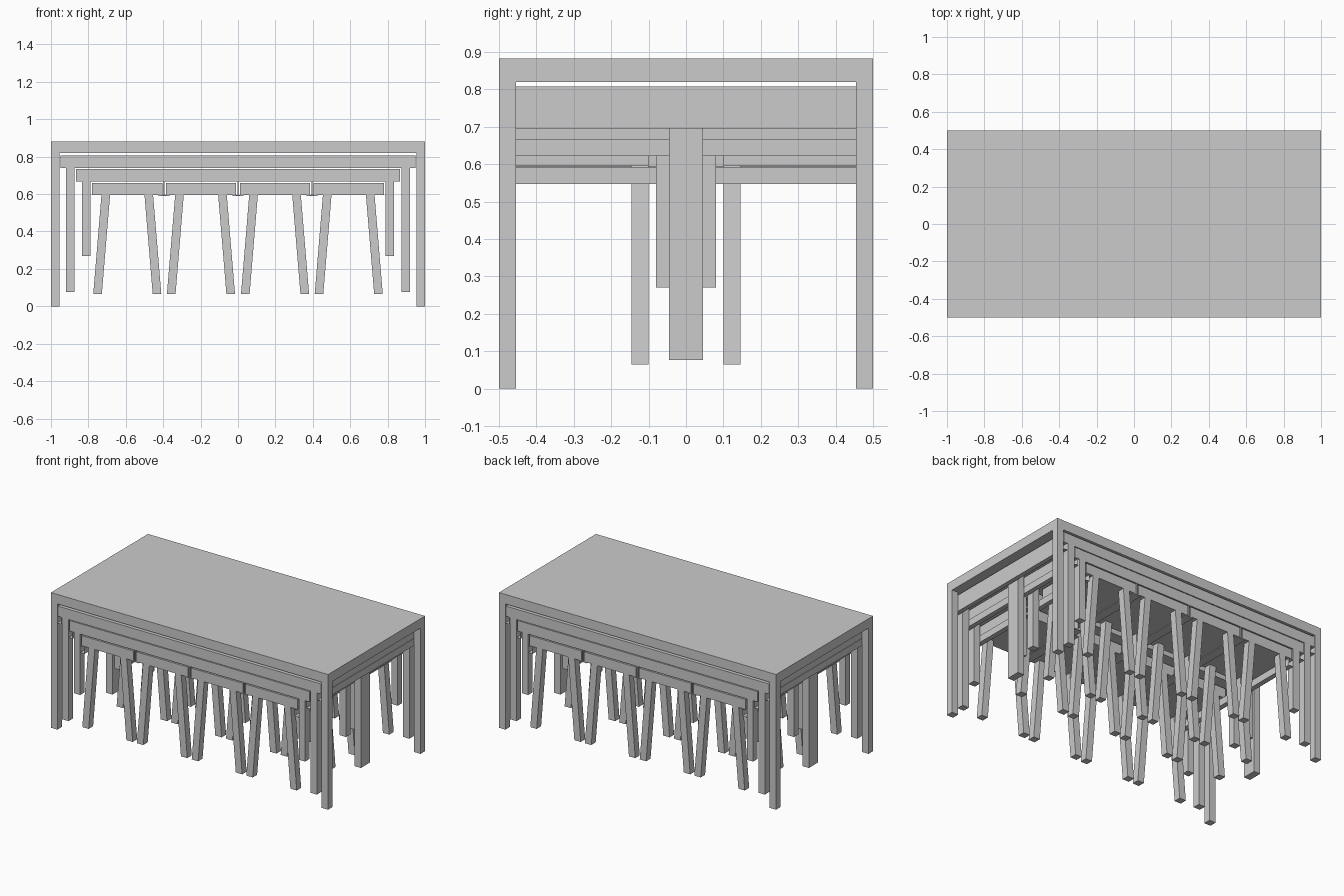
import bpy, bmesh

if "Cube" in bpy.data.objects:
    bpy.data.objects.remove(bpy.data.objects["Cube"])

LEG = 0.046


def make(name, blocks):
    """One object from blocks (x0, x1, y0, y1, z0, z1, lean); lean shifts the bottom in x."""
    bm = bmesh.new()
    for x0, x1, y0, y1, z0, z1, lean in blocks:
        for v in bmesh.ops.create_cube(bm, size=1)["verts"]:
            low = v.co.z < 0
            v.co.x = (x0 if v.co.x < 0 else x1) + (lean if low else 0)
            v.co.y = y0 if v.co.y < 0 else y1
            v.co.z = z0 if low else z1
    mesh = bpy.data.meshes.new(name)
    bm.to_mesh(mesh)
    bm.free()
    ob = bpy.data.objects.new(name, mesh)
    bpy.context.collection.objects.link(ob)
    return ob


def table(name, cx, half, leg_out, y0, y1, foot, under, top, lean=0):
    """Slab with four corner legs."""
    parts = [(cx - half, cx + half, y0, y1, under, top, 0)]
    for ya in (y0, y1 - LEG):
        parts.append((cx + leg_out - LEG, cx + leg_out, ya, ya + LEG, foot, under, lean))
        parts.append((cx - leg_out, cx - leg_out + LEG, ya, ya + LEG, foot, under, -lean))
    make(name, parts)


def rails(name, inner, outer, y0, y1, z0, z1):
    """Thin-walled open tube runners on both inner sides of a table."""
    for s, side in ((-1, "left"), (1, "right")):
        a, b = sorted((s * inner, s * outer))
        bm = bmesh.new()
        rings = [[bm.verts.new((x, y, z)) for x, z in ((a, z0), (b, z0), (b, z1), (a, z1))]
                 for y in (y0, y1)]
        for i in range(4):
            j = (i + 1) % 4
            bm.faces.new((rings[0][i], rings[1][i], rings[1][j], rings[0][j]))
        bmesh.ops.recalc_face_normals(bm, faces=bm.faces)
        mesh = bpy.data.meshes.new(name)
        bm.to_mesh(mesh)
        bm.free()
        ob = bpy.data.objects.new(f"{name}_{side}", mesh)
        bpy.context.collection.objects.link(ob)


# Large outer table and its runners
table("large_table", 0, 1.0, 1.0, -0.5, 0.5, 0, 0.82, 0.882)
rails("large_table_rail", 0.925, 0.954, -0.5, 0.5, 0.695, 0.74)

for s, end in ((-1, "front"), (1, "back")):
    def span(inner):
        return sorted((s * inner, s * 0.5))

    # Medium bench table, half the depth of the large one
    y0, y1 = span(0.0)
    table("medium_table_" + end, 0, 0.95, 0.919, y0, y1, 0.077, 0.74, 0.807)
    rails(f"medium_table_rail_{end}", 0.843, 0.873, y0, y1, 0.622, 0.667)

    # Small low table
    y0, y1 = span(0.034)
    table("small_table_" + end, 0, 0.866, 0.835, y0, y1, 0.27, 0.667, 0.735)
    rails(f"small_table_rail_{end}", 0.757, 0.789, y0, y1, 0.547, 0.592)

    # T-shaped hangers between the stools
    for cx in (-0.396, 0, 0.396):
        make("stool_hanger_" + end, [
            (cx - 0.002, cx + 0.002, y0, y1, 0.594, 0.667, 0),
            (cx - 0.03, cx + 0.03, y0, y1, 0.59, 0.594, 0)])

    # Four splayed-leg stools
    y0, y1 = span(0.1)
    for cx in (-0.592, -0.198, 0.198, 0.592):
        table("stool_" + end, cx, 0.188, 0.138, y0, y1, 0.065, 0.595, 0.66, lean=0.044)
